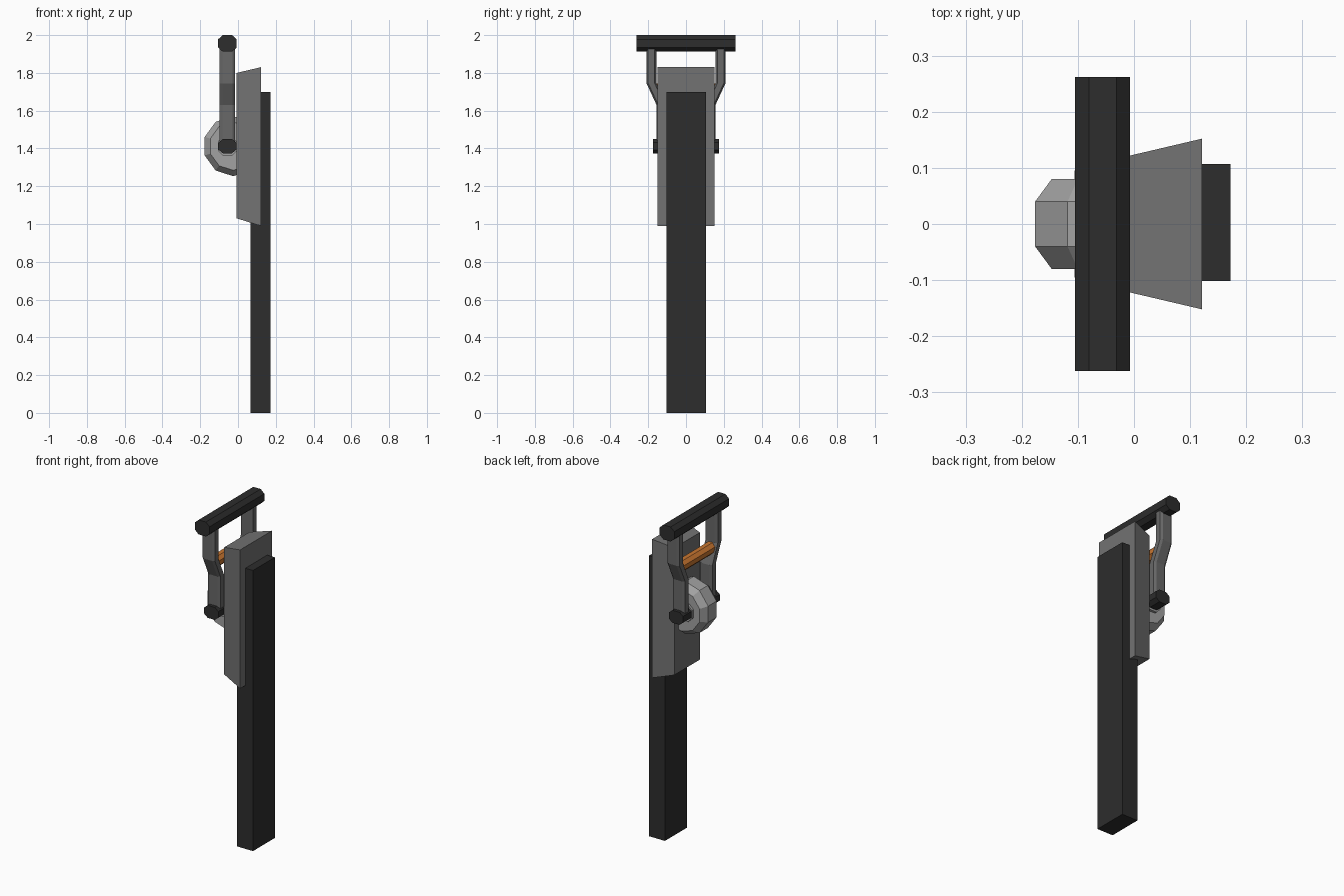
import bpy, bmesh, math

if "Cube" in bpy.data.objects:
    bpy.data.objects.remove(bpy.data.objects["Cube"])


def material(name, rgb):
    m = bpy.data.materials.new(name)
    m.diffuse_color = (*rgb, 1)
    m.use_nodes = True
    m.node_tree.nodes["Principled BSDF"].inputs["Base Color"].default_value = m.diffuse_color
    return m


BLACK = material("black", (0.026, 0.026, 0.026))
GREY = material("mid grey", (0.17, 0.17, 0.17))
STEEL = material("steel grey", (0.14, 0.14, 0.14))
SILVER = material("silver", (0.36, 0.36, 0.36))
ORANGE = material("orange", (0.58, 0.18, 0.03))


def loft(name, rings, mat):
    """Skin a stack of equal-length point rings and cap both ends."""
    bm = bmesh.new()
    vs = [[bm.verts.new(p) for p in ring] for ring in rings]
    n = len(rings[0])
    for a, b in zip(vs, vs[1:]):
        for i in range(n):
            j = (i + 1) % n
            bm.faces.new((a[i], a[j], b[j], b[i]))
    bm.faces.new(vs[0])
    bm.faces.new(vs[-1])
    bmesh.ops.recalc_face_normals(bm, faces=bm.faces)
    me = bpy.data.meshes.new(name)
    bm.to_mesh(me)
    bm.free()
    me.materials.append(mat)
    ob = bpy.data.objects.new(name, me)
    bpy.context.collection.objects.link(ob)
    return ob


def rect(x, y0, y1, z0, z1):
    return [(x, y0, z0), (x, y1, z0), (x, y1, z1), (x, y0, z1)]


def octagon(rx, ry, f=0.5):
    """Chamfered rectangle outline with eight corners."""
    return [(rx, -ry * f), (rx, ry * f), (rx * f, ry), (-rx * f, ry),
            (-rx, ry * f), (-rx, -ry * f), (-rx * f, -ry), (rx * f, -ry)]


def ngon(r, n, start=0.0):
    return [(r * math.cos(start + math.tau * i / n),
             r * math.sin(start + math.tau * i / n)) for i in range(n)]


def bar_y(name, outline, cx, cz, y0, y1, mat):
    return loft(name, [[(cx + u, y, cz + v) for u, v in outline] for y in (y0, y1)], mat)


LX = -0.056  # plane of the lever

# Post and tapered switch box
loft("post", [rect(x, -0.102, 0.107, 0, 1.70) for x in (0.066, 0.172)], BLACK)
loft("switch_box", [rect(-0.007, -0.122, 0.122, 1.03, 1.80),
                    rect(0.121, -0.152, 0.152, 0.99, 1.83)], GREY)

# Ten-sided wheel with bevelled rim
wheel = [(-0.08, 0.128), (-0.04, 0.159), (0.04, 0.159), (0.08, 0.128)]
loft("wheel", [[(-0.025 + u, y, 1.412 + v) for u, v in ngon(r, 10, math.radians(18))]
               for y, r in wheel], SILVER)
bar_y("wheel_hub", octagon(0.05, 0.05), LX, 1.412, -0.095, 0.095, SILVER)

# Handle, cross bar
bar_y("handle", octagon(0.049, 0.044), LX, 1.956, -0.262, 0.262, BLACK)
bar_y("cross_bar", ngon(0.036, 8, math.pi / 8), LX, 1.71, -0.165, 0.165, ORANGE)

# Cranked arms and pivot knobs on both sides
arm_path = [(0.13, 1.40), (0.13, 1.63), (0.183, 1.745), (0.183, 1.94)]
for side, s in (("front", -1), ("back", 1)):
    loft(side + "_arm", [[(LX + u, s * (y + v), z) for u, v in octagon(0.041, 0.026, 0.65)]
                         for y, z in arm_path], STEEL)
    bar_y(side + "_pivot_knob", octagon(0.047, 0.038), LX, 1.412, s * 0.095, s * 0.176, BLACK)
